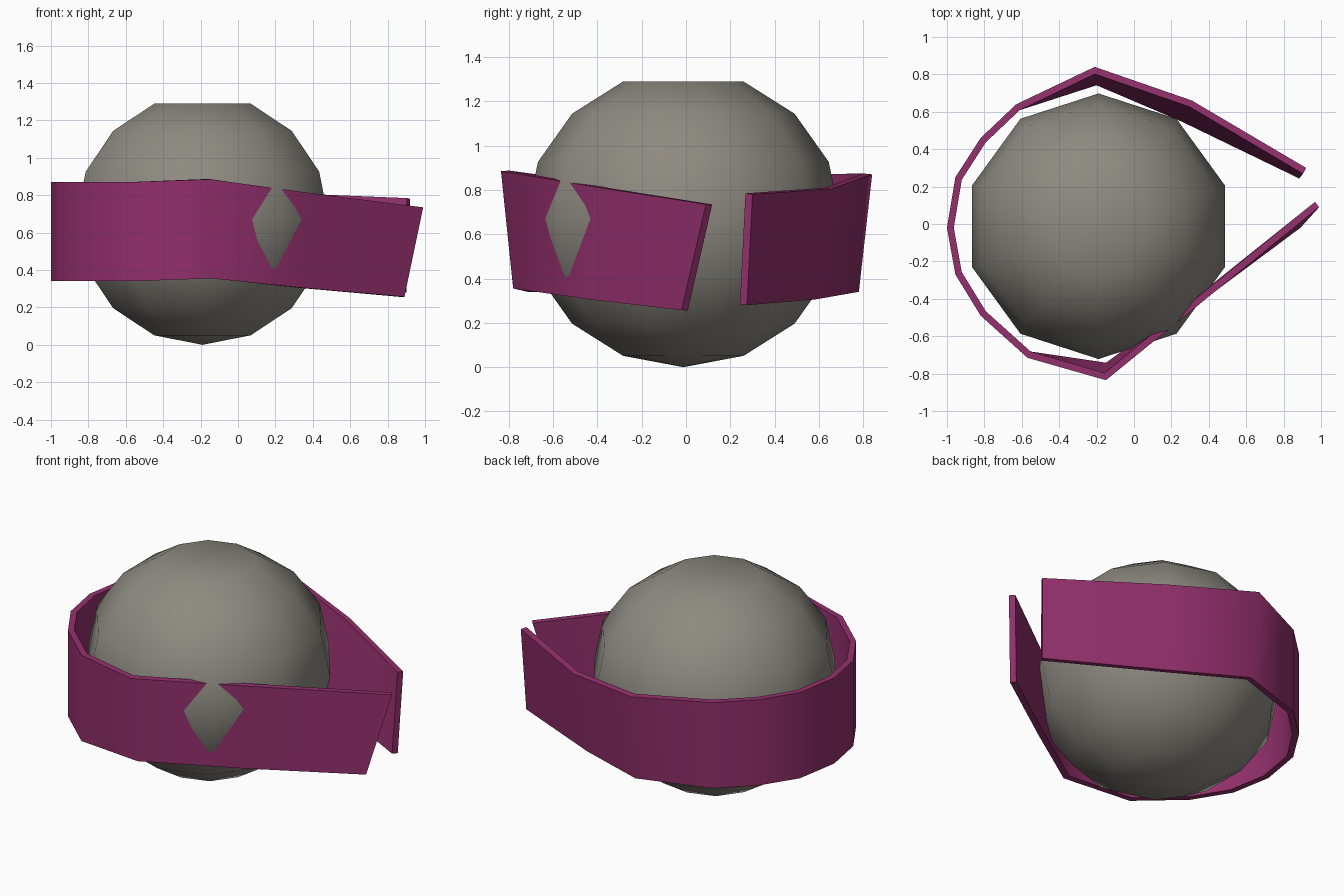
import bpy
import bmesh
import math

cube = bpy.data.objects.get("Cube")
if cube:
    bpy.data.objects.remove(cube, do_unlink=True)


def make_material(name, rgb):
    mat = bpy.data.materials.new(name)
    mat.use_nodes = True
    colour = (*rgb, 1.0)
    mat.diffuse_color = colour
    for node in mat.node_tree.nodes:
        if node.type == 'BSDF_PRINCIPLED':
            node.inputs["Base Color"].default_value = colour
            node.inputs["Roughness"].default_value = 0.8
    return mat


def make_object(name, bm, mat, angle):
    mesh = bpy.data.meshes.new(name)
    bm.to_mesh(mesh)
    bm.free()
    mesh.materials.append(mat)
    obj = bpy.data.objects.new(name, mesh)
    bpy.context.collection.objects.link(obj)
    for o in bpy.context.selected_objects:
        o.select_set(False)
    obj.select_set(True)
    bpy.context.view_layer.objects.active = obj
    return obj


stone = make_material("warm_grey", (0.27, 0.255, 0.22))
cloth = make_material("plum", (0.30, 0.03, 0.155))

# Ball: ten segments, eight rings, with the top pole pressed flat
bm = bmesh.new()
bmesh.ops.create_uvsphere(bm, u_segments=10, v_segments=8, radius=1.0)
pole = max(bm.verts, key=lambda v: v.co.z)
pole.co.z = 0.918
for v in bm.verts:
    v.co.x = v.co.x * 0.71 - 0.19
    v.co.y = v.co.y * 0.71 - 0.012
    v.co.z = v.co.z * 0.67 + 0.67
ball = make_object("ball", bm, stone, 60)
bpy.ops.object.shade_smooth_by_angle(angle=math.radians(60))

# Band: outer top edge and outer bottom edge, from back end round to front end
TOP, LOW = 0.87, 0.34
stations = [
    ((0.92, 0.30, 0.78), (0.90, 0.275, 0.28)),
    ((0.31, 0.66, 0.805), (0.27, 0.58, 0.305)),
    ((-0.21, 0.84, 0.87), (-0.20, 0.78, 0.34)),
]
for x, y in [(-0.63, 0.64), (-0.82, 0.46), (-0.955, 0.25), (-1.0, -0.02),
             (-0.955, -0.27), (-0.82, -0.49), (-0.57, -0.715)]:
    stations.append(((x, y, TOP), (x, y, LOW)))
stations += [
    ((-0.15, -0.835, 0.885), (-0.14, -0.78, 0.355)),
    ((0.40, -0.388, 0.81), (0.34, -0.43, 0.305)),
    ((0.99, 0.09, 0.735), (0.89, -0.02, 0.257)),
]
bm = bmesh.new()
rows = [(bm.verts.new(t), bm.verts.new(b)) for t, b in stations]
for (t0, b0), (t1, b1) in zip(rows, rows[1:]):
    bm.faces.new((b0, b1, t1, t0))
band = make_object("band", bm, cloth, 60)
solid = band.modifiers.new("thickness", 'SOLIDIFY')
solid.thickness = 0.036
solid.offset = -1
solid.use_even_offset = True
bpy.ops.object.modifier_apply(modifier=solid.name)
bpy.ops.object.shade_smooth_by_angle(angle=math.radians(60))
